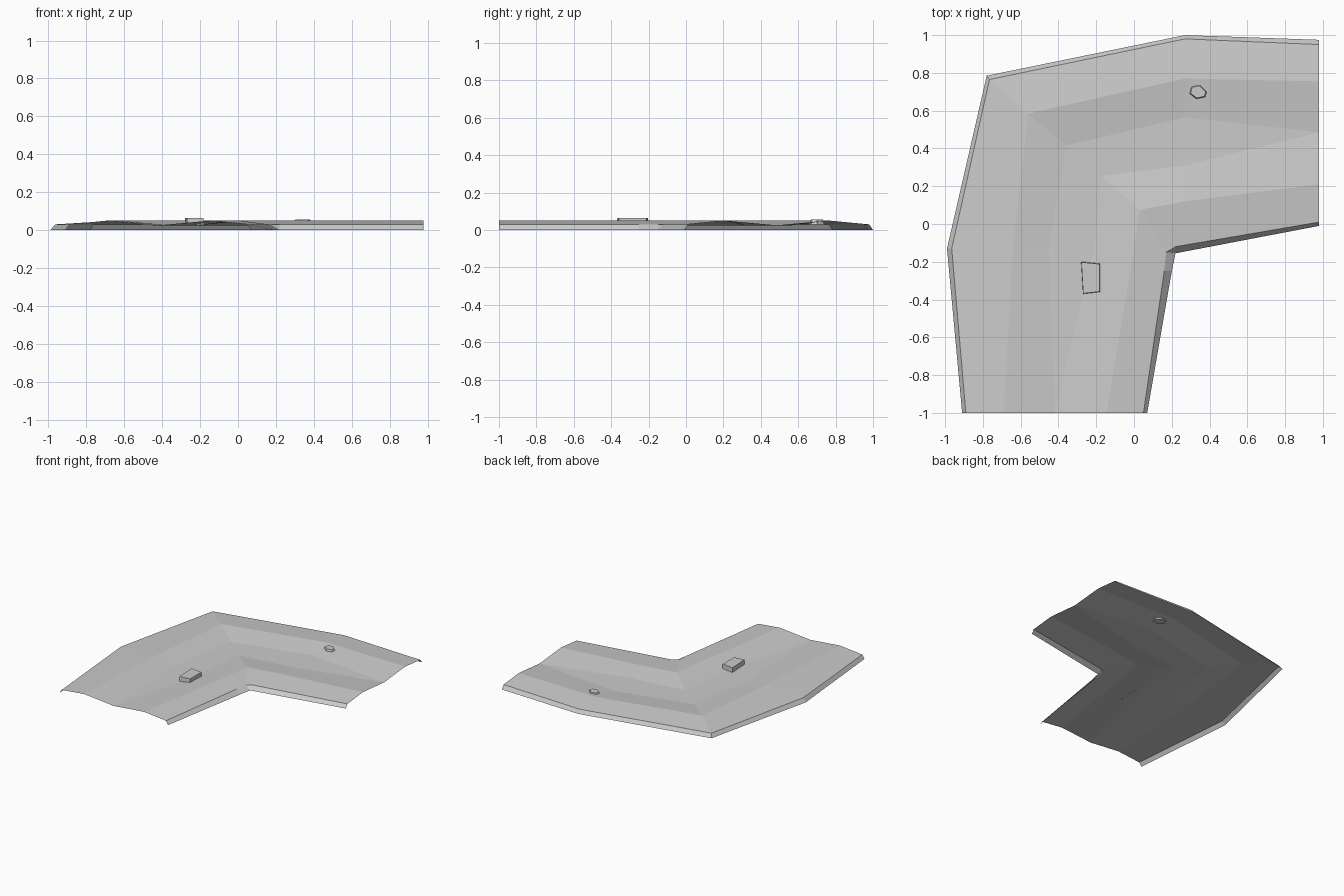
import bpy
import bmesh
from mathutils import Vector

cube = bpy.data.objects.get("Cube")
if cube:
    bpy.data.objects.remove(cube, do_unlink=True)

# One pale stone colour for everything
stone = bpy.data.materials.new("pale_stone")
stone.use_nodes = True
colour = (0.6, 0.6, 0.6, 1)
stone.diffuse_color = colour
stone.node_tree.nodes["Principled BSDF"].inputs["Base Color"].default_value = colour


def finish(bm, name):
    """Turn a bmesh into a flat shaded object."""
    mesh = bpy.data.meshes.new(name)
    bm.to_mesh(mesh)
    bm.free()
    mesh.materials.append(stone)
    obj = bpy.data.objects.new(name, mesh)
    bpy.context.collection.objects.link(obj)
    return obj


# Height of each contour line and its plan from the front end,
# round the corner, to the left end
GROUND, EDGE, VALLEY, RIDGE = 0, 0.03, 0.025, 0.05
contours = [
    (GROUND, [(-.91, -1), (-.99, -.13), (-.78, .785), (.27, 1), (.98, .975)]),
    (EDGE, [(-.89, -1), (-.965, -.13), (-.765, .765), (.27, .98), (.98, .95)]),
    (RIDGE, [(-.69, -1), (-.64, -.13), (-.56, .585), (.27, .77), (.98, .755)]),
    (VALLEY, [(-.42, -1), (-.45, -.13), (-.36, .415), (.27, .565), (.98, .485)]),
    (VALLEY, [(-.42, -1), (-.21, -.13), (-.17, .255), (.27, .31), (.98, .485)]),
    (RIDGE, [(-.145, -1), (0, -.13), (.03, .075), (.27, .12), (.98, .21)]),
    (EDGE, [(.05, -1), (.16, -.25), (.17, -.15), (.22, -.12), (.98, .01)]),
    (GROUND, [(.07, -1), (.2, -.25), (.22, -.155), (.22, -.155), (.98, -.01)]),
]

# Open path surface with two raised banks and a skirt on both sides
bm = bmesh.new()
rows = [[bm.verts.new((x, y, z)) for x, y in plan] for z, plan in contours]
for outer, inner in zip(rows, rows[1:]):
    for i in range(len(outer) - 1):
        bm.faces.new((outer[i], inner[i], inner[i + 1], outer[i + 1]))
bmesh.ops.remove_doubles(bm, verts=bm.verts, dist=0.0001)
finish(bm, "path_surface")


def stone_block(name, outline, bottom, top, taper):
    """Prism on an outline, its top shrunk towards the middle."""
    bm = bmesh.new()
    base = [bm.verts.new((x, y, bottom)) for x, y in outline]
    middle = sum((v.co for v in base), Vector()) / len(base)
    crown = []
    for v in base:
        co = middle.lerp(v.co, taper)
        co.z = top
        crown.append(bm.verts.new(co))
    bm.faces.new(base[::-1])
    bm.faces.new(crown)
    for i in range(len(base)):
        j = (i + 1) % len(base)
        bm.faces.new((base[i], base[j], crown[j], crown[i]))
    return finish(bm, name)


# Loose paving slab in the valley and a small rock on the outer bank
stone_block("paving_slab",
            [(-.27, -.37), (-.18, -.36), (-.18, -.21), (-.28, -.2)],
            0.027, 0.064, 0.97)
stone_block("small_rock",
            [(.29, .69), (.33, .66), (.38, .67), (.39, .7), (.35, .74), (.3, .73)],
            0.03, 0.055, 0.8)
